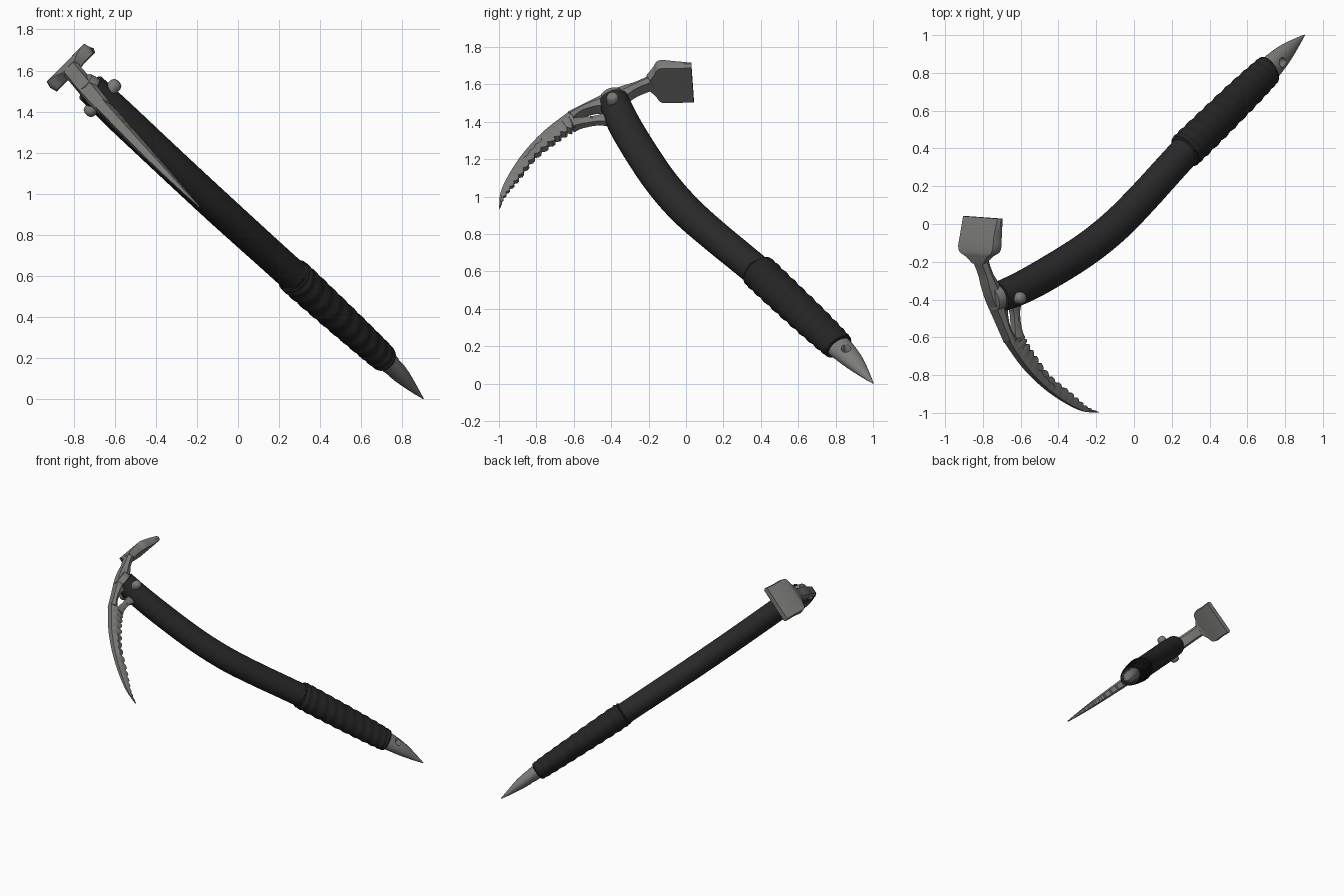
import bpy, bmesh, math
from mathutils import Vector

if "Cube" in bpy.data.objects:
    bpy.data.objects.remove(bpy.data.objects["Cube"])

# The tool lies in one tilted plane; parts are drawn as (y, z) in the side view
N = Vector((0.699, -0.05, 0.713)).normalized()


def P(y, z, w=0.0, dx=0.0):
    """Point of the tool plane, moved w along the plane normal."""
    return Vector((0.9 + 0.0715 * (y - 1) - 1.02 * z + dx, y, z)) + N * w


def mat(name, c):
    m = bpy.data.materials.new(name)
    m.diffuse_color = (*c, 1)
    m.use_nodes = True
    m.node_tree.nodes["Principled BSDF"].inputs["Base Color"].default_value = m.diffuse_color
    return m


METAL = mat("grey_steel", (0.2, 0.2, 0.19))
GRIP = mat("black_shaft", (0.022, 0.022, 0.022))
WRAP = mat("black_wrap", (0.017, 0.017, 0.017))


def spline(keys, steps):
    """Catmull-Rom through tuples of any length."""
    out = []
    n = len(keys)
    for i in range(n - 1):
        a, b = keys[max(i - 1, 0)], keys[i]
        c, d = keys[i + 1], keys[min(i + 2, n - 1)]
        for s in range(steps):
            t = s / steps
            out.append(tuple(0.5 * (2 * q + (r - p) * t + (2 * p - 5 * q + 4 * r - u) * t * t
                                    + (3 * q - p - 3 * r + u) * t ** 3)
                             for p, q, r, u in zip(a, b, c, d)))
    out.append(tuple(keys[-1]))
    return out


def loft(name, rings, material, angle=40):
    bm = bmesh.new()
    vr = [[bm.verts.new(p) for p in ring] for ring in rings]
    k = len(vr[0])
    for r0, r1 in zip(vr, vr[1:]):
        for j in range(k):
            bm.faces.new((r0[j], r0[(j + 1) % k], r1[(j + 1) % k], r1[j]))
    bm.faces.new(vr[0][::-1])
    bm.faces.new(vr[-1])
    bmesh.ops.recalc_face_normals(bm, faces=bm.faces)
    me = bpy.data.meshes.new(name)
    bm.to_mesh(me)
    bm.free()
    ob = bpy.data.objects.new(name, me)
    bpy.context.collection.objects.link(ob)
    me.materials.append(material)
    bpy.ops.object.select_all(action='DESELECT')
    ob.select_set(True)
    bpy.context.view_layer.objects.active = ob
    bpy.ops.object.shade_smooth_by_angle(angle=math.radians(angle))
    return ob


def tube(name, keys, steps, material, ridge=0.0, turns=0, sides=32, angle=40):
    """Oval tube; keys are (y, z, dx, half size along normal, half size in plane)."""
    pts = spline(keys, steps)
    pos = [P(p[0], p[1], 0, p[2]) for p in pts]
    rings = []
    for i, p in enumerate(pts):
        d = (pos[min(i + 1, len(pos) - 1)] - pos[max(i - 1, 0)]).normalized()
        m = N.cross(d).normalized()
        e = d.cross(m).normalized()
        ring = []
        for j in range(sides):
            t = 2 * math.pi * j / sides
            # slanted ridges, flipped half way round like crossed tape
            ph = 2 * math.pi * turns * i / (len(pts) - 1) + 2.2 * math.sin(t)
            k = 1 + ridge * math.sin(ph)
            ring.append(pos[i] + e * (p[3] * k * math.cos(t)) + m * (p[4] * k * math.sin(t)))
        rings.append(ring)
    return loft(name, rings, material, angle)


def ribbon(name, keys, steps, edge=0.6, teeth=0.0):
    """Flat bar; keys are (upper y, z, lower y, z, half thickness)."""
    rings = []
    for i, (uy, uz, ly, lz, w) in enumerate(spline(keys, steps)):
        if teeth and i % 3 == 0 and i > 3:
            ly, lz = ly + (uy - ly) * teeth, lz + (uz - lz) * teeth
        my, mz = (uy + ly) / 2, (uz + lz) / 2
        rings.append([P(uy, uz, edge * w, .01), P(my, mz, w, .01), P(ly, lz, edge * w, .01),
                      P(ly, lz, -edge * w, .01), P(my, mz, -w, .01), P(uy, uz, -edge * w, .01)])
    return loft(name, rings, METAL, 35)


# Curved shaft and taped grip
D = 0.027
tube("shaft", [(-.387, 1.515, D, .076, .08), (-.33, 1.385, D, .08, .088), (-.225, 1.21, D, .08, .09),
               (-.12, 1.06, D, .08, .09), (0, .925, D, .08, .09), (.14, .80, D, .079, .088),
               (.28, .685, D, .078, .087), (.42, .57, D, .078, .086)], 8, GRIP)
tube("grip_wrap", [(.385, .602, D, .079, .087), (.40, .588, D, .087, .1), (.53, .465, D, .083, .1),
                   (.68, .325, D, .076, .096), (.80, .212, D, .068, .086),
                   (.818, .195, D, .058, .076)], 22, WRAP, ridge=.03, turns=16)

# Steel end spike with a cross hole
spike = tube("end_spike", [(.79, .22, D, .05, .07), (.83, .185, D, .05, .068), (.90, .115, .02, .04, .052),
                           (.96, .047, .01, .019, .025), (1.0, .002, .005, .002, .003)], 6, METAL)


def rod(name, y, z, dx, profile, material, sides=20):
    """Round part along the plane normal; profile is (w, radius)."""
    a = Vector((0, 1, 0)) - N * N.y
    a.normalize()
    b = N.cross(a)
    rings = [[P(y, z, w, dx) + (a * math.cos(2 * math.pi * j / sides)
              + b * math.sin(2 * math.pi * j / sides)) * r for j in range(sides)] for w, r in profile]
    return loft(name, rings, material)


cutter = rod("hole_cutter", .858, .153, .02, [(-.2, .026), (.2, .026)], METAL, 12)
cutter.hide_render = True
mod = spike.modifiers.new("hole", 'BOOLEAN')
mod.operation = 'DIFFERENCE'
mod.solver = 'EXACT'
mod.object = cutter
bpy.ops.object.select_all(action='DESELECT')
bpy.context.view_layer.objects.active = spike
spike.select_set(True)
bpy.ops.object.modifier_apply(modifier="hole")
bpy.data.objects.remove(cutter)

# Toothed pick
ribbon("pick", [(-.999, .938, -.995, .936, .004), (-.99, 1.02, -.966, 1.0, .012),
                (-.94, 1.12, -.893, 1.09, .022), (-.86, 1.232, -.797, 1.212, .029),
                (-.754, 1.34, -.676, 1.308, .035), (-.62, 1.441, -.588, 1.366, .04)], 10, .6, .22)

# Spine over the slot, running on into the neck
ribbon("head_spine", [(-.63, 1.434, -.605, 1.405, .04), (-.56, 1.468, -.555, 1.44, .042),
                      (-.50, 1.497, -.485, 1.462, .044), (-.406, 1.543, -.42, 1.47, .046),
                      (-.33, 1.572, -.325, 1.515, .046), (-.273, 1.59, -.262, 1.556, .045),
                      (-.20, 1.621, -.185, 1.588, .046)], 6, .7)

# Lower bar of the slot
ribbon("slot_bar", [(-.625, 1.405, -.60, 1.362, .036), (-.56, 1.412, -.55, 1.378, .026),
                    (-.47, 1.424, -.46, 1.392, .024), (-.40, 1.45, -.38, 1.38, .032)], 6, .7)

# Adze blade
ribbon("adze", [(-.21, 1.618, -.19, 1.588, .045), (-.175, 1.63, -.165, 1.592, .085),
                (-.14, 1.637, -.135, 1.592, .135), (-.05, 1.632, -.05, 1.592, .136),
                (.035, 1.622, .035, 1.596, .139)], 4, .94)

# Head socket plugged into the shaft, and the cross bolt
tube("head_socket", [(-.40, 1.545, D, .05, .06), (-.387, 1.515, D, .06, .068),
                     (-.36, 1.45, D, .06, .068)], 3, METAL)
rod("cross_bolt", -.388, 1.466, .035, [(-.112, .012), (-.106, .025), (-.092, .032), (-.07, .033),
    (.07, .033), (.092, .032), (.106, .025), (.112, .012)], METAL)
